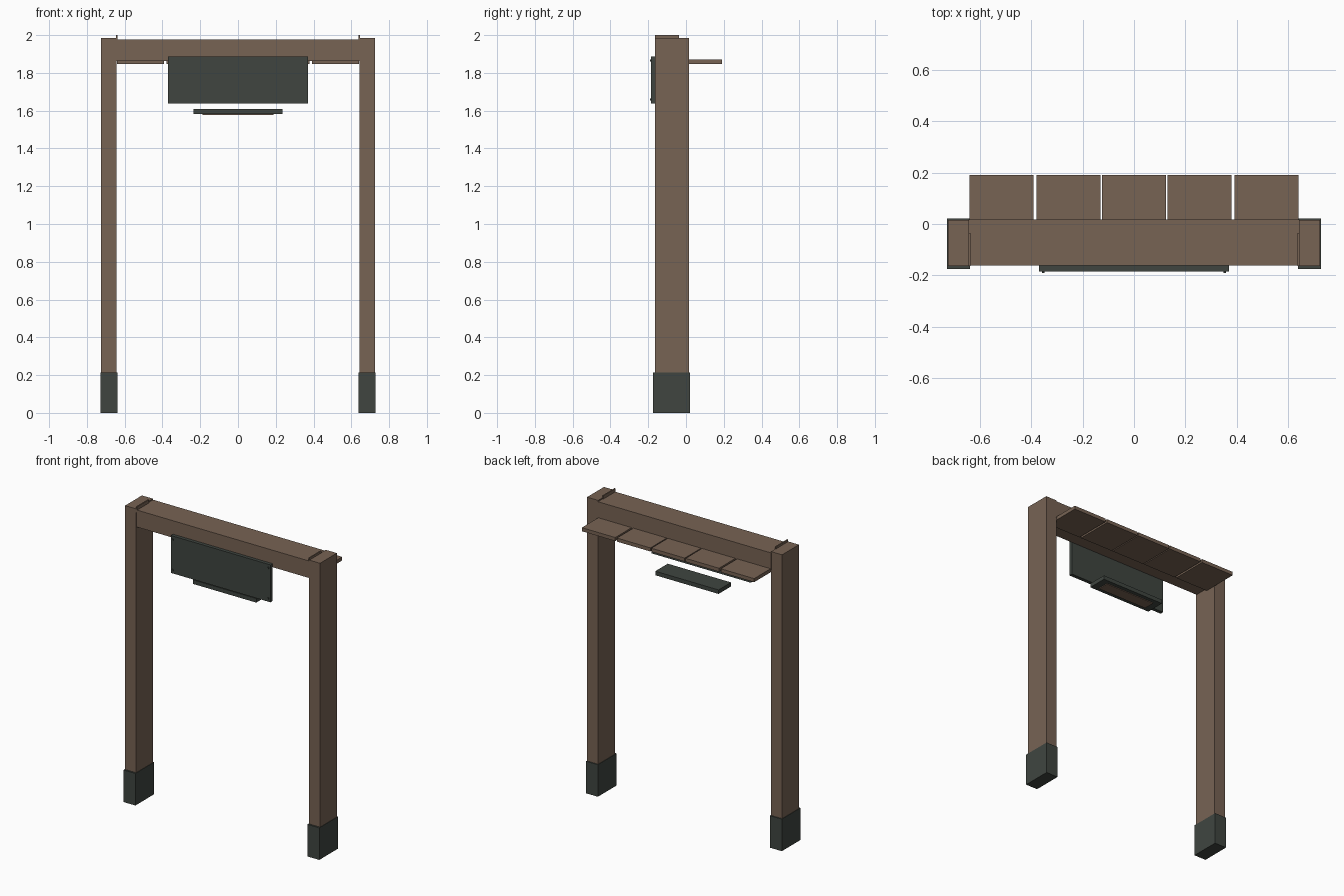
import bpy
import bmesh

if "Cube" in bpy.data.objects:
    bpy.data.objects.remove(bpy.data.objects["Cube"])


def material(name, rgb):
    m = bpy.data.materials.new(name)
    m.diffuse_color = (*rgb, 1.0)
    m.use_nodes = True
    m.node_tree.nodes["Principled BSDF"].inputs["Base Color"].default_value = m.diffuse_color
    return m


wood = material("brown wood", (0.185, 0.125, 0.088))
metal = material("dark green metal", (0.050, 0.060, 0.051))


def box(name, x, y, z, mat):
    """Axis-aligned box from (min, max) ranges."""
    bm = bmesh.new()
    bmesh.ops.create_cube(bm, size=1.0)
    for v in bm.verts:
        for i, (lo, hi) in enumerate((x, y, z)):
            v.co[i] = lo if v.co[i] < 0 else hi
    me = bpy.data.meshes.new(name)
    bm.to_mesh(me)
    bm.free()
    me.materials.append(mat)
    ob = bpy.data.objects.new(name, me)
    bpy.context.collection.objects.link(ob)
    return ob


def pair(name, x, y, z, mat):
    """The same box on the right and left side."""
    box(name + "_right", x, y, z, mat)
    box(name + "_left", (-x[1], -x[0]), y, z, mat)


# Posts, their metal shoes, and the thin fins above the beam ends
pair("post", (0.642, 0.724), (-0.164, 0.015), (0.01, 1.986), wood)
pair("post_shoe", (0.639, 0.727), (-0.176, 0.022), (0.0, 0.215), metal)
pair("top_fin", (0.637, 0.645), (-0.163, -0.036), (1.96, 2.0), wood)

# Cross beam
box("cross_beam", (-0.645, 0.645), (-0.161, 0.017), (1.864, 1.978), wood)

# Row of awning boards projecting to the rear
for i, cx in enumerate((-0.516, -0.255, 0.0, 0.255, 0.516)):
    box(f"awning_board_{i + 1}", (cx - 0.124, cx + 0.124), (-0.06, 0.191),
        (1.847, 1.871), wood)

# Sign board with small corner bolts
box("sign_board", (-0.37, 0.37), (-0.184, -0.160), (1.637, 1.888), metal)
for z in (1.66, 1.865):
    pair("sign_bolt", (0.349, 0.359), (-0.190, -0.180), (z - 0.005, z + 0.005), metal)

# Hanging lamp bar with a panel on its underside
box("lamp_bar", (-0.235, 0.235), (-0.142, -0.010), (1.583, 1.610), metal)
box("lamp_panel", (-0.187, 0.187), (-0.115, -0.037), (1.578, 1.586), wood)
